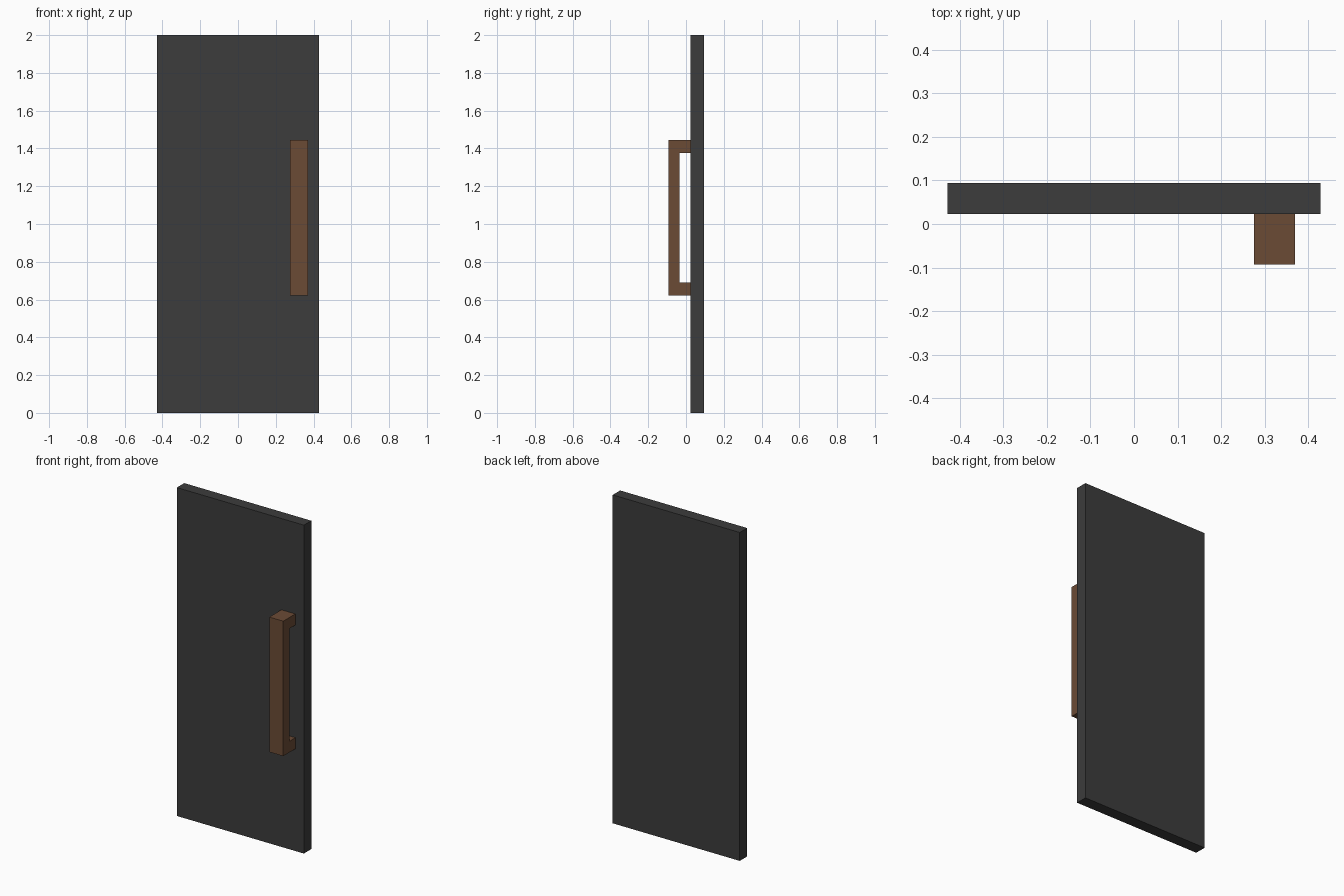
import bpy
import bmesh

if "Cube" in bpy.data.objects:
    bpy.data.objects.remove(bpy.data.objects["Cube"])


def material(name, rgb):
    m = bpy.data.materials.new(name)
    m.diffuse_color = (*rgb, 1)
    m.use_nodes = True
    m.node_tree.nodes["Principled BSDF"].inputs["Base Color"].default_value = m.diffuse_color
    return m


def extrude_x(name, profile, x0, x1, mat):
    """Extrude a (y, z) outline from x0 to x1."""
    bm = bmesh.new()
    face = bm.faces.new([bm.verts.new((x0, y, z)) for y, z in profile])
    ext = bmesh.ops.extrude_face_region(bm, geom=[face], use_keep_orig=True)
    moved = [v for v in ext["geom"] if isinstance(v, bmesh.types.BMVert)]
    bmesh.ops.translate(bm, verts=moved, vec=(x1 - x0, 0, 0))
    bmesh.ops.recalc_face_normals(bm, faces=bm.faces)
    mesh = bpy.data.meshes.new(name)
    bm.to_mesh(mesh)
    bm.free()
    mesh.materials.append(mat)
    obj = bpy.data.objects.new(name, mesh)
    bpy.context.collection.objects.link(obj)
    return obj


charcoal = material("charcoal", (0.045, 0.045, 0.045))
brown = material("brown_wood", (0.147, 0.070, 0.036))

# Door slab
back, front = 0.094, 0.023
extrude_x("door_panel", [(front, 0), (back, 0), (back, 2), (front, 2)],
          -0.428, 0.428, charcoal)

# Pull handle: C-shaped outline open towards the door
grip, inner = -0.093, -0.035
extrude_x("pull_handle",
          [(front, 0.622), (grip, 0.622), (grip, 1.444), (front, 1.444),
           (front, 1.376), (inner, 1.376), (inner, 0.690), (front, 0.690)],
          0.276, 0.370, brown)
